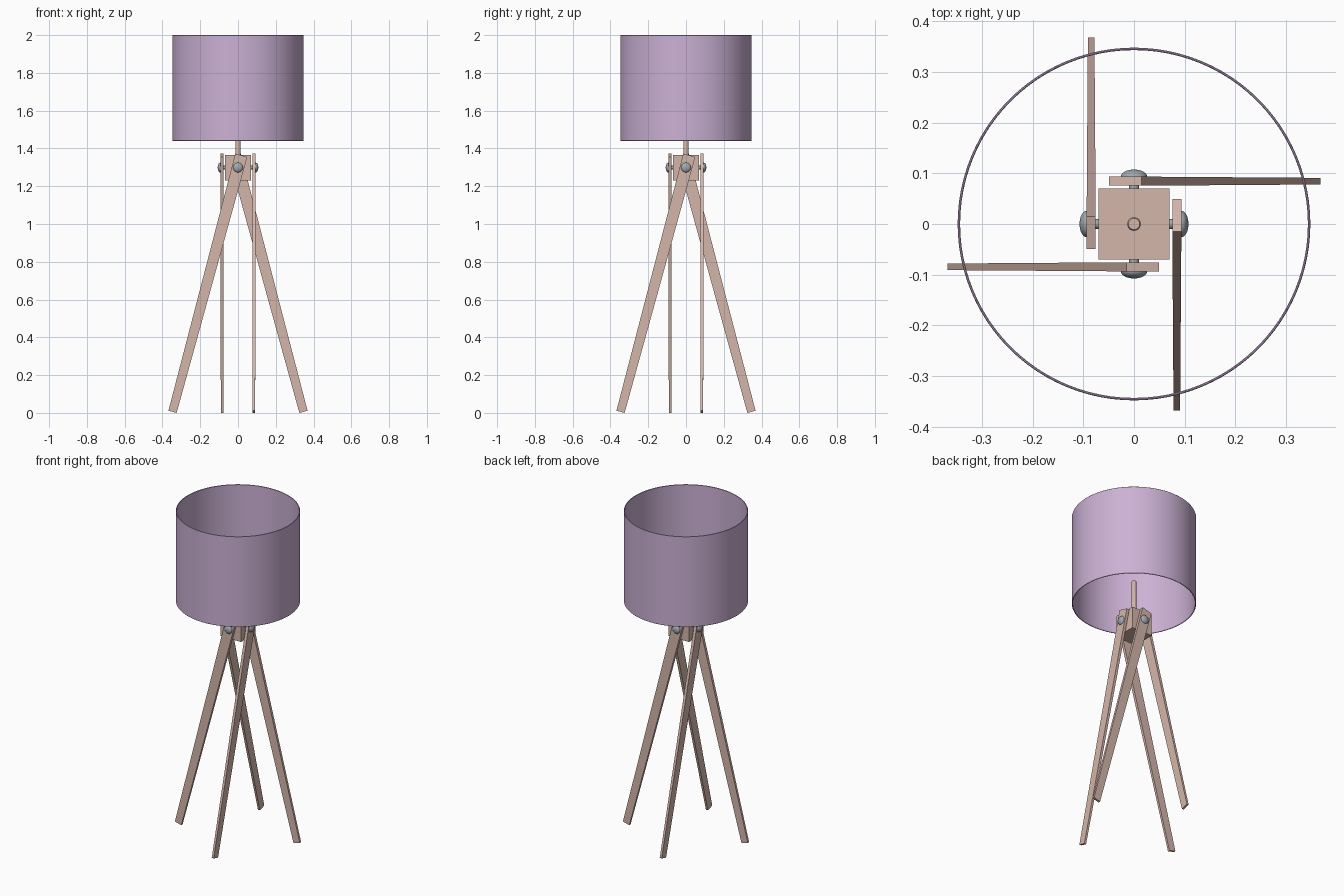
import bpy, bmesh, math
from mathutils import Matrix, Vector

if "Cube" in bpy.data.objects:
    bpy.data.objects.remove(bpy.data.objects["Cube"])

PIVOT_Z = 1.299
TILT = math.radians(15)


def material(name, rgb):
    m = bpy.data.materials.new(name)
    m.diffuse_color = (*rgb, 1.0)
    m.use_nodes = True
    m.node_tree.nodes["Principled BSDF"].inputs["Base Color"].default_value = m.diffuse_color
    return m


wood = material("pale wood", (0.66, 0.47, 0.41))
lilac = material("lilac fabric", (0.60, 0.44, 0.66))
metal = material("grey metal", (0.36, 0.40, 0.43))


def make(name, bm, mat, smooth=False):
    bmesh.ops.recalc_face_normals(bm, faces=bm.faces)
    me = bpy.data.meshes.new(name)
    bm.to_mesh(me)
    bm.free()
    me.materials.append(mat)
    ob = bpy.data.objects.new(name, me)
    bpy.context.collection.objects.link(ob)
    if smooth:
        bpy.ops.object.select_all(action='DESELECT')
        ob.select_set(True)
        bpy.context.view_layer.objects.active = ob
        bpy.ops.object.shade_smooth_by_angle(angle=math.radians(40))
    return ob


def lathe(name, profile, mat, steps, matrix=Matrix()):
    """Spin an (r, z) profile around z."""
    bm = bmesh.new()
    vs = [bm.verts.new((r, 0, z)) for r, z in profile]
    es = [bm.edges.new(p) for p in zip(vs, vs[1:])]
    bmesh.ops.spin(bm, geom=vs + es, cent=(0, 0, 0), axis=(0, 0, 1),
                   angle=2 * math.pi, steps=steps)
    bmesh.ops.remove_doubles(bm, verts=bm.verts, dist=1e-5)
    bm.transform(matrix)
    return make(name, bm, mat, True)


# Drum shade: thin open cylinder with softened rims
R, r, z0, z1, b = 0.348, 0.343, 1.44, 2.0, 0.0015
lathe("lamp_shade", [(R, z0 + b), (R, z1 - b), (R - b, z1), (r + b, z1), (r, z1 - b),
                     (r, z0 + b), (r + b, z0), (R - b, z0), (R, z0 + b)], lilac, 96)

# Stem holding the shade
lathe("stem", [(0, 1.36), (0.0135, 1.36), (0.0135, 1.582), (0.011, 1.586), (0, 1.586)],
      wood, 24)

# Central block
bm = bmesh.new()
bmesh.ops.create_cube(bm, size=1, matrix=Matrix.Translation((0, 0, 1.2985))
                      @ Matrix.Diagonal((0.14, 0.14, 0.135, 1)))
make("centre_block", bm, wood)


def leg(name, turn):
    """Tapered plank on the front of the block, foot towards -x, turned about z."""
    bm = bmesh.new()
    bmesh.ops.create_cube(bm, size=1)
    for v in bm.verts:
        top = v.co.z > 0
        v.co = Vector((v.co.x * (0.066 if top else 0.045),
                       v.co.y * (0.018 if top else 0.013),
                       0.067 if top else -1.339))
    bm.transform(turn @ Matrix.Translation((0, -0.0845, PIVOT_Z))
                 @ Matrix.Rotation(TILT, 4, 'Y'))
    make(name, bm, wood)


# Four legs, each with a pin and a domed bolt head
dome = [(0.026 * math.cos(a), 0.093 + 0.0145 * math.sin(a))
        for a in (math.pi / 2 * i / 8 for i in range(8))] + [(0, 0.1075)]
for i, side in enumerate(("front", "right", "back", "left")):
    turn = Matrix.Rotation(math.pi / 2 * i, 4, 'Z')
    leg(side + "_leg", turn)
    out = turn @ Matrix.Translation((0, 0, PIVOT_Z)) @ Matrix.Rotation(math.pi / 2, 4, 'X')
    lathe(side + "_bolt", [(0, 0.06), (0.0095, 0.06), (0.0095, 0.093)] + dome,
          metal, 32, out)
